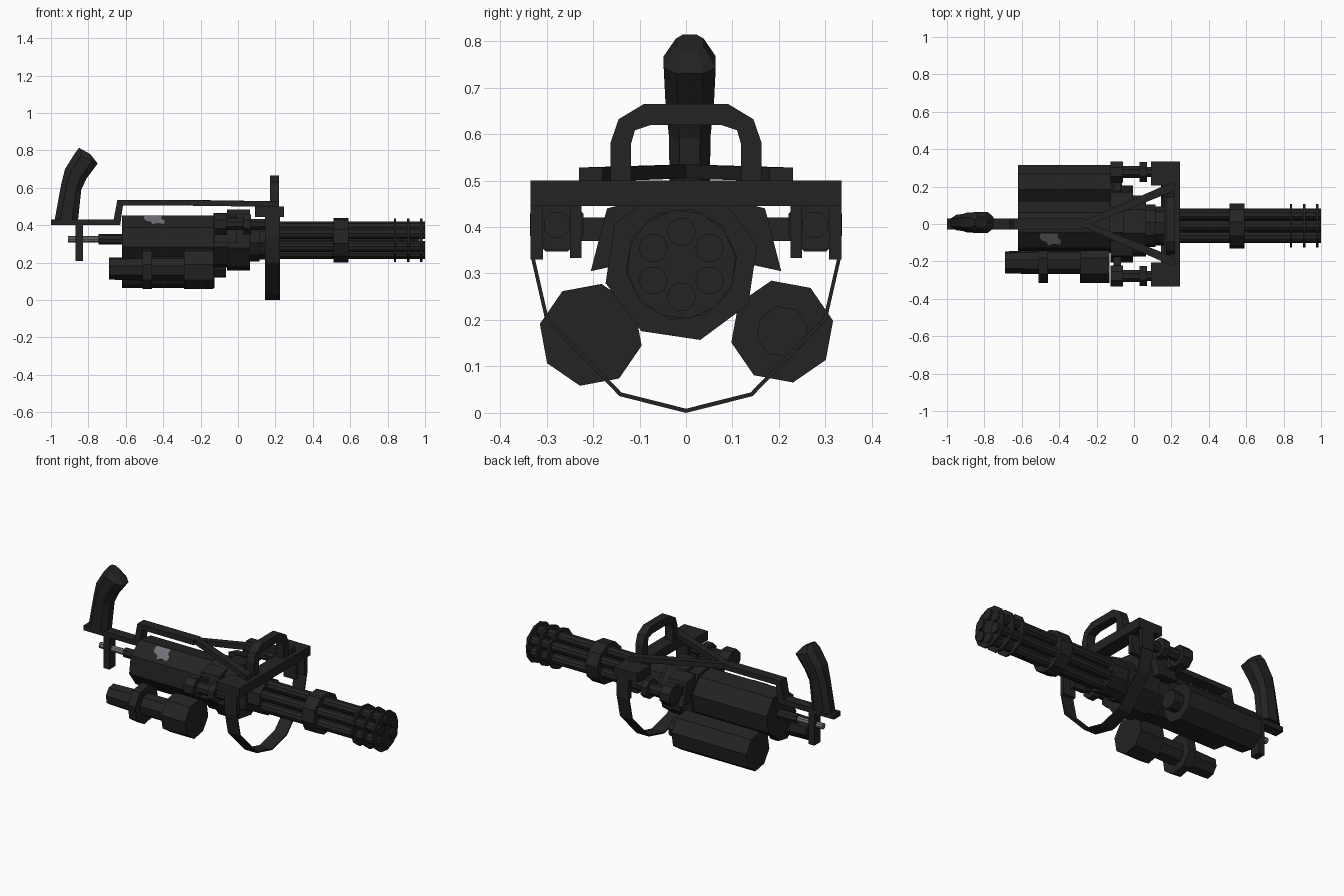
import bpy, bmesh, math
from mathutils import Vector

if "Cube" in bpy.data.objects:
    bpy.data.objects.remove(bpy.data.objects["Cube"])


def material(name, c):
    m = bpy.data.materials.new(name)
    m.diffuse_color = (*c, 1)
    m.use_nodes = True
    m.node_tree.nodes["Principled BSDF"].inputs["Base Color"].default_value = m.diffuse_color
    return m


DARK = material("dark gunmetal", (0.017, 0.017, 0.017))
GREY = material("bare metal", (0.16, 0.16, 0.18))


def finish(name, bm, mat=DARK):
    bmesh.ops.recalc_face_normals(bm, faces=bm.faces)
    me = bpy.data.meshes.new(name)
    bm.to_mesh(me)
    bm.free()
    me.materials.append(mat)
    ob = bpy.data.objects.new(name, me)
    bpy.context.collection.objects.link(ob)
    return ob


def turned(name, profile, y, z, n=8, rot=0, mat=DARK):
    """Faceted solid along x from (x, radius) steps."""
    bm = bmesh.new()
    rings = []
    for x, r in profile:
        rings.append([bm.verts.new((x, y + r * math.cos(a), z + r * math.sin(a)))
                      for a in (math.radians(rot) + math.tau * i / n for i in range(n))])
    for a, b in zip(rings, rings[1:]):
        for i in range(n):
            j = (i + 1) % n
            bm.faces.new((a[i], a[j], b[j], b[i]))
    bm.faces.new(rings[0])
    bm.faces.new(rings[-1])
    return finish(name, bm, mat)


def extruded(name, pts, vec, mat=DARK):
    """Closed outline pushed along a vector."""
    bm = bmesh.new()
    f = bm.faces.new([bm.verts.new(p) for p in pts])
    g = bmesh.ops.extrude_face_region(bm, geom=[f])["geom"]
    bmesh.ops.translate(bm, vec=vec, verts=[v for v in g if isinstance(v, bmesh.types.BMVert)])
    return finish(name, bm, mat)


def box(name, x0, x1, y0, y1, z0, z1, mat=DARK):
    return extruded(name, [(x0, y0, z0), (x1, y0, z0), (x1, y1, z0), (x0, y1, z0)],
                    (0, 0, z1 - z0), mat)


def hoop(name, outer, inner, x0, x1):
    """Open band in the yz plane between two half outlines, mirrored in y."""
    full = lambda h: h + [(-y, z) for y, z in reversed(h) if y > 0]
    o, i = full(outer), full(inner)
    return extruded(name, [(x0, y, z) for y, z in o + i[::-1]], (x1 - x0, 0, 0))


CY, CZ = -0.01, 0.32

# rotating barrels with clamps
for i in range(6):
    a = math.radians(30 + 60 * i)
    turned(f"barrel_{i+1}", [(0.08, 0.031), (1.0, 0.031)],
           CY + 0.07 * math.cos(a), CZ + 0.07 * math.sin(a), 10)
turned("barrel_core", [(0.08, 0.035), (0.97, 0.035)], CY, CZ, 8)
turned("barrel_band", [(0.51, 0.121), (0.59, 0.121)], CY, CZ, 10, 8)
for i, x in enumerate((0.84, 0.91, 0.98)):
    turned(f"muzzle_disc_{i+1}", [(x - 0.006, 0.118), (x + 0.006, 0.118)], CY, CZ, 12, 8)
turned("barrel_collar", [(0.05, 0.115), (0.115, 0.115), (0.115, 0.105), (0.22, 0.105)], CY, CZ, 10, 8)

# main housing and front drum
turned("housing", [(-0.62, 0.138), (-0.06, 0.138)], CY, 0.318, 8, 14)
turned("front_drum", [(-0.13, 0.15), (-0.06, 0.15), (-0.06, 0.168), (0.065, 0.168)], CY, CZ, 8, 14)

# worn patch lying on the upper front face of the housing
ang = math.radians(126.5)
nrm = Vector((0, math.cos(ang), math.sin(ang)))
tan = Vector((0, math.sin(ang), -math.cos(ang)))
base = Vector((0, CY, 0.318)) + nrm * (0.138 * math.cos(math.pi / 8) - 0.002)
shape = [(-0.50, 0.045), (-0.405, 0.045), (-0.41, 0.02), (-0.39, 0.0), (-0.395, -0.03),
         (-0.43, -0.022), (-0.46, -0.035), (-0.465, -0.01), (-0.495, 0.0), (-0.505, 0.025)]
extruded("worn_patch", [base + Vector((x, 0, 0)) + tan * t for x, t in shape], nrm * 0.005, GREY)

# lower canisters
turned("motor_canister", [(-0.69, 0.06), (-0.51, 0.065), (-0.51, 0.112), (-0.46, 0.112),
                          (-0.46, 0.065), (-0.29, 0.065), (-0.29, 0.112), (-0.13, 0.112)],
       -0.205, 0.168, 8, -12)
turned("long_canister", [(-0.62, 0.112), (-0.125, 0.112), (-0.125, 0.056), (-0.065, 0.056)],
       0.207, 0.175, 8, 12)

# side lugs, recoil dampers and bracket plates on both sides
for s, side in ((-1, "front"), (1, "back")):
    lug = [(0.09, 0.33), (0.205, 0.305), (0.17, 0.44), (0.09, 0.46)]
    extruded(f"{side}_lug", [(-0.125, s * y, z) for y, z in lug], (0.12, 0, 0))
    turned(f"{side}_damper", [(-0.125, 0.062), (-0.06, 0.062), (-0.06, 0.034), (0.03, 0.034),
                              (0.03, 0.058), (0.07, 0.058), (0.07, 0.03), (0.16, 0.03)],
           s * 0.278, 0.405, 8, 22.5)
    box(f"{side}_damper_link", -0.11, -0.07, s * 0.15, s * 0.25, 0.37, 0.42)
    box(f"{side}_outer_plate", 0.145, 0.225, s * 0.308, s * 0.335, 0.33, 0.46)
    box(f"{side}_inner_plate", 0.145, 0.225, s * 0.225, s * 0.25, 0.333, 0.46)
    box(f"{side}_bracket_end", 0.09, 0.245, s * 0.205, s * 0.335, 0.445, 0.5)
    # diagonal top strut
    extruded(f"{side}_strut", [(-0.31, 0, 0.505), (-0.25, s * -0.01, 0.505),
                               (0.22, s * 0.18, 0.498), (0.22, s * 0.23, 0.498)], (0, 0, 0.03))

# cross bar, carrying hoop and lower guard
box("cross_bar", 0.16, 0.245, -0.21, 0.21, 0.445, 0.5)
hoop("carry_handle", [(0.163, 0.495), (0.163, 0.58), (0.145, 0.632), (0.09, 0.665)],
     [(0.118, 0.495), (0.118, 0.58), (0.11, 0.608), (0.075, 0.62)], 0.17, 0.22)
hoop("lower_guard", [(0.335, 0.34), (0.303, 0.2), (0.143, 0.036), (0, 0)],
     [(0.327, 0.34), (0.296, 0.204), (0.139, 0.044), (0, 0.009)], 0.145, 0.225)

# top rail stepping down to the rear plate
rail = [(-1.0, 0.4), (-0.63, 0.4), (-0.615, 0.505), (-0.27, 0.505), (-0.27, 0.535),
        (-0.645, 0.535), (-0.665, 0.43), (-1.0, 0.43)]
extruded("top_rail", [(x, -0.03, z) for x, z in rail], (0, 0.06, 0))

# rear grip: oval-ish sections stacked along a bent path (back x, front x, z pairs)
bm = bmesh.new()
rings = []
for xb, zb, xf, zf, w in [(-0.98, 0.43, -0.855, 0.43, 0.042), (-0.945, 0.62, -0.838, 0.59, 0.045),
                          (-0.925, 0.70, -0.81, 0.65, 0.052), (-0.875, 0.78, -0.75, 0.73, 0.056),
                          (-0.85, 0.814, -0.79, 0.78, 0.03)]:
    b, f = Vector((xb, 0.008, zb)), Vector((xf, 0.008, zf))
    rings.append([bm.verts.new(b.lerp(f, t) + Vector((0, k * w, 0))) for t, k in
                  ((0, -0.5), (0.25, -1), (0.75, -1), (1, -0.5), (1, 0.5), (0.75, 1), (0.25, 1), (0, 0.5))])
for a, b in zip(rings, rings[1:]):
    for i in range(8):
        j = (i + 1) % 8
        bm.faces.new((a[i], a[j], b[j], b[i]))
bm.faces.new(rings[0])
bm.faces.new(rings[-1])
finish("rear_grip", bm)

# rear post and push rod
box("rear_post", -0.87, -0.83, -0.03, 0.03, 0.21, 0.41)
turned("rod_sleeve", [(-0.745, 0.028), (-0.61, 0.028)], 0, 0.325, 8)
turned("push_rod", [(-0.91, 0.018), (-0.74, 0.018)], 0, 0.325, 8, 0, GREY)
